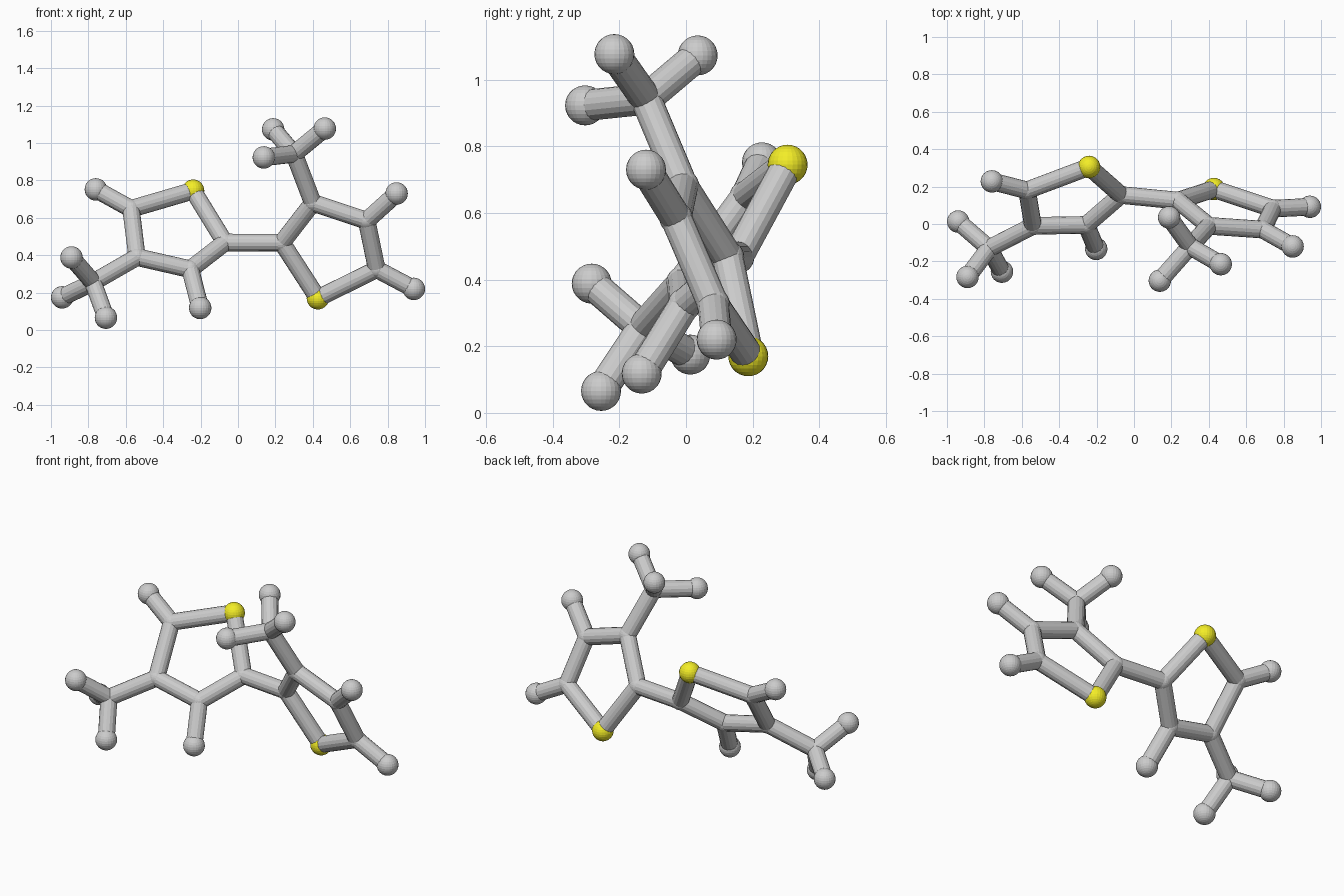
import bpy
from mathutils import Vector

if "Cube" in bpy.data.objects:
    bpy.data.objects.remove(bpy.data.objects["Cube"])

R_BOND, R_JOINT, R_BALL = 0.047, 0.05, 0.06

yellow = bpy.data.materials.new("yellow")
yellow.diffuse_color = (0.9, 0.85, 0.02, 1)
yellow.use_nodes = True
yellow.node_tree.nodes["Principled BSDF"].inputs["Base Color"].default_value = yellow.diffuse_color


def ball(name, p, r, mat=None):
    bpy.ops.mesh.primitive_uv_sphere_add(segments=24, ring_count=14, radius=r, location=p)
    o = bpy.context.object
    o.name = name
    if mat:
        o.data.materials.append(mat)


def rod(name, a, b):
    a, b = Vector(a), Vector(b)
    d = b - a
    bpy.ops.mesh.primitive_cylinder_add(vertices=16, radius=R_BOND, depth=d.length, location=(a + b) / 2)
    o = bpy.context.object
    o.name = name
    o.rotation_mode = 'QUATERNION'
    o.rotation_quaternion = d.to_track_quat('Z', 'Y')


def ring_unit(side, ring, branch, tips):
    """Five-sided ring (first corner yellow), a branch joint and grey end balls."""
    # ring corners and ring bonds
    for i, p in enumerate(ring):
        if i == 0:
            ball(side + "_yellow_ball", p, R_BALL, yellow)
        else:
            ball(side + "_ring_joint", p, R_JOINT)
        rod(side + "_ring_bond", p, ring[(i + 1) % 5])
    # branch joint
    root, centre = branch
    ball(side + "_branch_joint", centre, R_JOINT)
    rod(side + "_branch_bond", ring[root], centre)
    # end balls; root None means the branch joint
    for root, p in tips:
        ball(side + "_end_ball", p, R_BALL)
        rod(side + "_end_bond", centre if root is None else ring[root], p)


left = [(-.24, .305, .745), (-.07, .155, .468), (-.255, -.005, .325),
        (-.54, -.01, .39), (-.572, .18, .648)]
right = [(.427, .187, .17), (.235, .125, .467), (.40, -.01, .68),
         (.688, -.03, .585), (.742, .082, .325)]

ring_unit("left", left, (3, (-.775, -.13, .255)), [
    (4, (-.76, .228, .752)), (2, (-.202, -.133, .118)),
    (None, (-.89, -.283, .388)), (None, (-.94, .013, .175)), (None, (-.706, -.255, .066))])
ring_unit("right", right, (2, (.30, -.12, .942)), [
    (3, (.848, -.12, .73)), (4, (.94, .092, .22)),
    (None, (.188, .035, 1.073)), (None, (.464, -.215, 1.077)), (None, (.138, -.303, .923))])

# bond between the two rings
rod("middle_bond", left[1], right[1])
